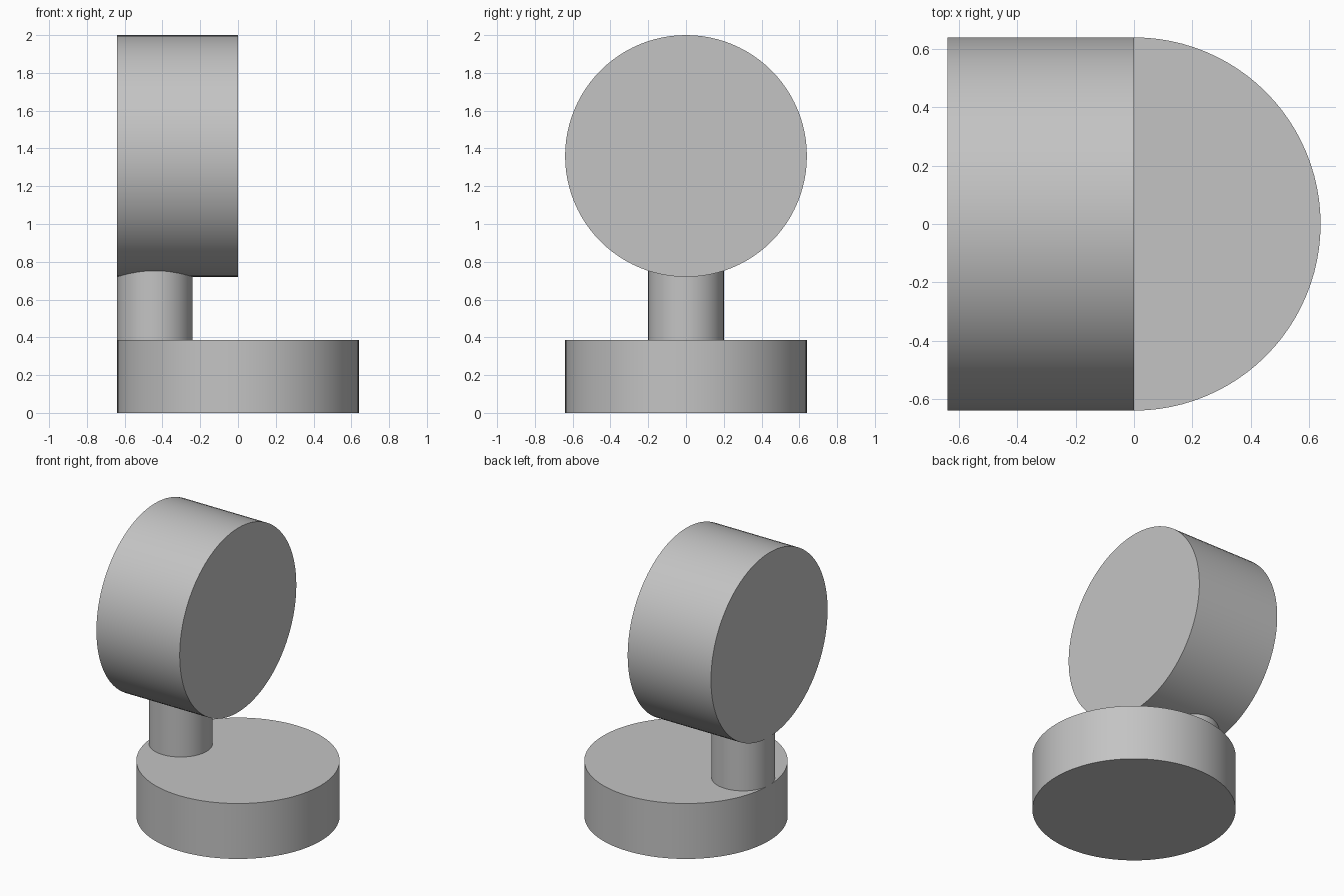
import bpy
import math

cube = bpy.data.objects.get("Cube")
if cube:
    bpy.data.objects.remove(cube, do_unlink=True)

# Single plain grey
GREY = (0.55, 0.55, 0.55, 1.0)
grey = bpy.data.materials.new("plain_grey")
grey.use_nodes = True
grey.diffuse_color = GREY
bsdf = next(n for n in grey.node_tree.nodes if n.type == 'BSDF_PRINCIPLED')
bsdf.inputs["Base Color"].default_value = GREY


def cylinder(name, radius, depth, location, rotation=(0, 0, 0)):
    """Smooth-sided cylinder with crisp rims."""
    bpy.ops.mesh.primitive_cylinder_add(
        vertices=96, radius=radius, depth=depth,
        location=location, rotation=rotation)
    obj = bpy.context.object
    obj.name = name
    obj.data.materials.append(grey)
    bpy.ops.object.shade_smooth_by_angle(angle=math.radians(30))
    return obj


RADIUS = 0.64
BASE_TOP = 0.385
STEM_RADIUS = 0.2
HEAD_Z = 2 - RADIUS

# Flat round base
cylinder("base", RADIUS, BASE_TOP, (0, 0, BASE_TOP / 2))

# Off-centre stem, flush with the base rim and sunk slightly into the head
stem_top = HEAD_Z - math.sqrt(RADIUS**2 - STEM_RADIUS**2) + 0.003
cylinder("stem", STEM_RADIUS, stem_top - BASE_TOP,
         (STEM_RADIUS - RADIUS, 0, (stem_top + BASE_TOP) / 2))

# Drum head lying on its side
cylinder("head", RADIUS, RADIUS, (-RADIUS / 2, 0, HEAD_Z),
         (0, math.pi / 2, 0))
